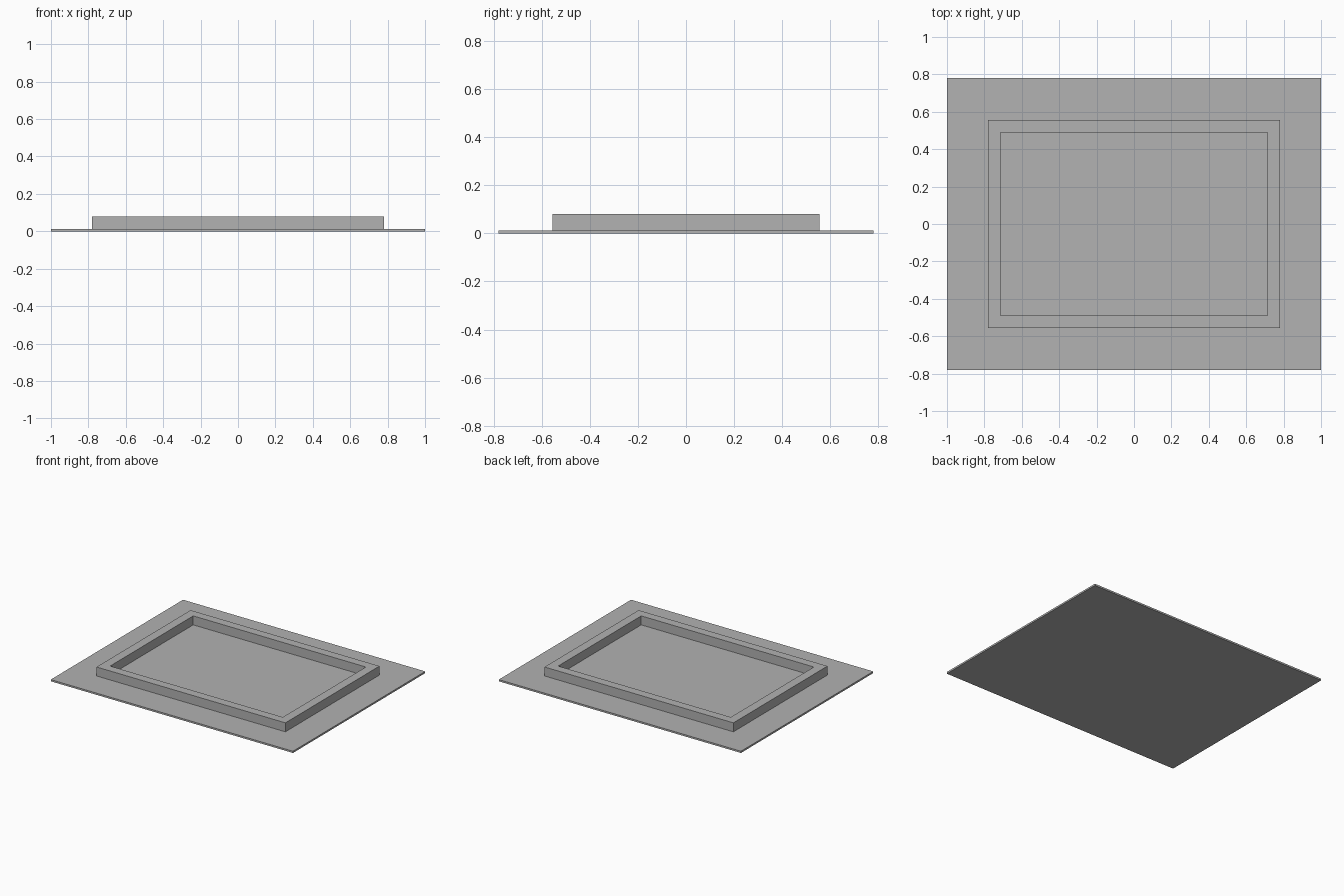
import bpy
import bmesh

cube = bpy.data.objects.get("Cube")
if cube:
    bpy.data.objects.remove(cube, do_unlink=True)

grey = bpy.data.materials.new("plain_grey")
grey.use_nodes = True
color = (0.445, 0.445, 0.445, 1)
grey.diffuse_color = color
grey.node_tree.nodes["Principled BSDF"].inputs["Base Color"].default_value = color

BASE_TOP, RIM_TOP = 0.013, 0.08


def add_object(name, bm):
    bmesh.ops.recalc_face_normals(bm, faces=bm.faces[:])
    mesh = bpy.data.meshes.new(name)
    bm.to_mesh(mesh)
    bm.free()
    mesh.materials.append(grey)
    obj = bpy.data.objects.new(name, mesh)
    bpy.context.collection.objects.link(obj)
    return obj


def rectangle(bm, half_x, half_y, z):
    corners = ((-1, -1), (1, -1), (1, 1), (-1, 1))
    return [bm.verts.new((sx * half_x, sy * half_y, z)) for sx, sy in corners]


# Thin base plate
bm = bmesh.new()
bmesh.ops.create_cube(bm, size=1)
for v in bm.verts:
    v.co.x *= 2
    v.co.y *= 1.56
    v.co.z = BASE_TOP if v.co.z > 0 else 0
add_object("base_plate", bm)

# Raised rectangular rim: a closed loop of four mitred bars
bm = bmesh.new()
loops = [rectangle(bm, x, y, z) for x, y, z in (
    (0.78, 0.555, BASE_TOP), (0.78, 0.555, RIM_TOP),
    (0.713, 0.49, RIM_TOP), (0.713, 0.49, BASE_TOP))]
for i, loop in enumerate(loops):
    after = loops[(i + 1) % len(loops)]
    for j in range(4):
        k = (j + 1) % 4
        bm.faces.new((loop[j], loop[k], after[k], after[j]))
add_object("raised_rim", bm)
